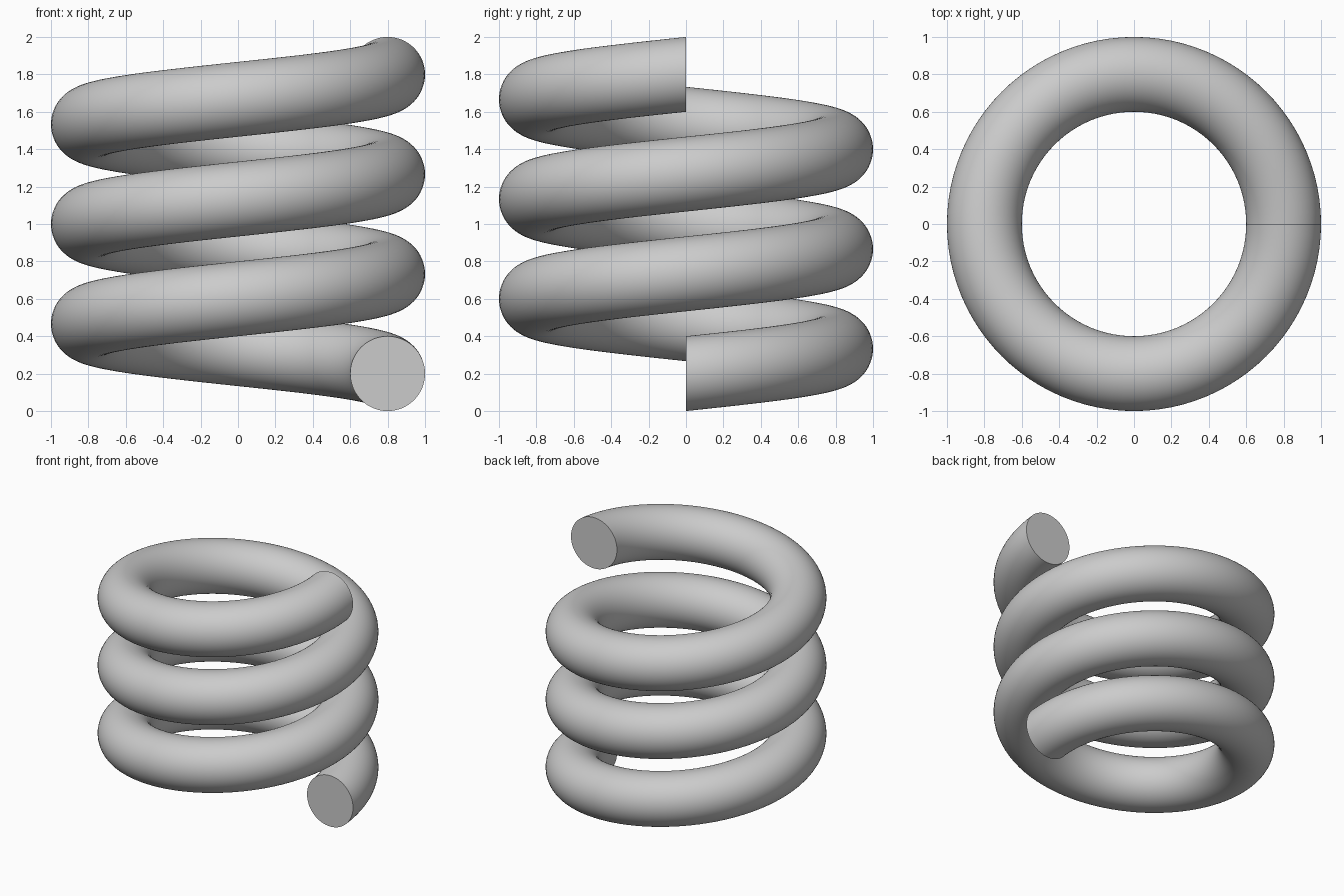
import bpy, bmesh
from math import cos, sin, tau, radians

if "Cube" in bpy.data.objects:
    bpy.data.objects.remove(bpy.data.objects["Cube"])

COIL_R, WIRE_R = 0.8, 0.2
TURNS, STEPS, SIDES = 3, 96, 64
Z0, Z1 = 0.2, 1.8

bm = bmesh.new()

# Upright circular section swept along the helix
def section(i):
    t = i / (TURNS * STEPS)
    a = tau * TURNS * t
    z = Z0 + (Z1 - Z0) * t
    ring = []
    for j in range(SIDES):
        b = tau * j / SIDES
        r = COIL_R + WIRE_R * cos(b)
        ring.append(bm.verts.new((r * cos(a), r * sin(a), z + WIRE_R * sin(b))))
    return ring

rings = [section(i) for i in range(TURNS * STEPS + 1)]
for p, q in zip(rings, rings[1:]):
    for j in range(SIDES):
        k = (j + 1) % SIDES
        bm.faces.new((p[j], p[k], q[k], q[j]))

# Flat end caps
bm.faces.new(rings[0])
bm.faces.new(rings[-1])
bmesh.ops.recalc_face_normals(bm, faces=bm.faces)

mesh = bpy.data.meshes.new("coil_spring")
bm.to_mesh(mesh)
bm.free()
spring = bpy.data.objects.new("coil_spring", mesh)
bpy.context.collection.objects.link(spring)

# Smooth wire, crisp cap edges
bpy.context.view_layer.objects.active = spring
spring.select_set(True)
bpy.ops.object.shade_smooth_by_angle(angle=radians(30))
